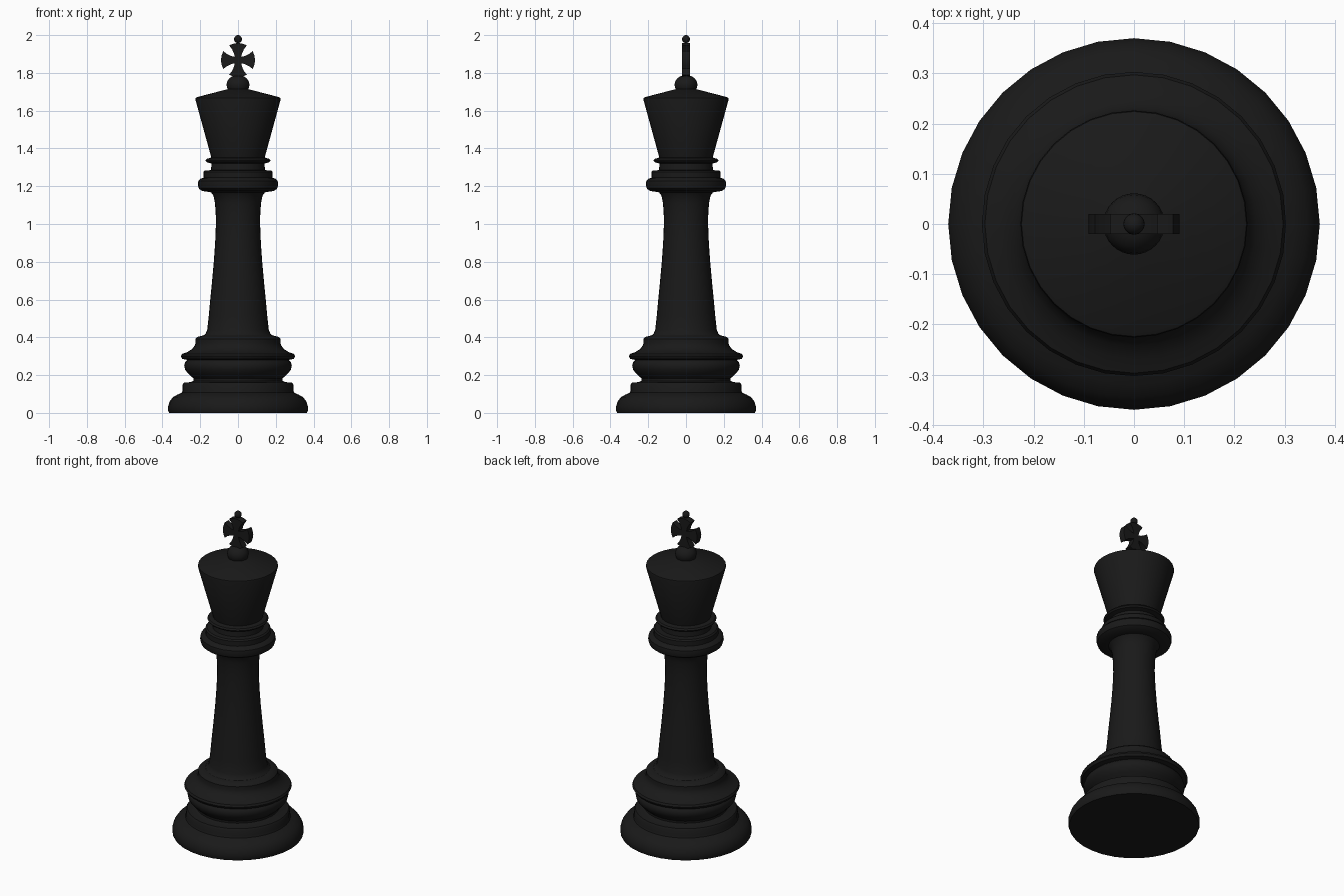
import bpy, bmesh, math

if "Cube" in bpy.data.objects:
    bpy.data.objects.remove(bpy.data.objects["Cube"])

SIDES = 32
mat = bpy.data.materials.new("black")
mat.diffuse_color = (0.01, 0.01, 0.01, 1)
mat.use_nodes = True
mat.node_tree.nodes["Principled BSDF"].inputs["Base Color"].default_value = mat.diffuse_color


def finish(bm, name, angle=35):
    bmesh.ops.recalc_face_normals(bm, faces=bm.faces)
    me = bpy.data.meshes.new(name)
    bm.to_mesh(me)
    bm.free()
    ob = bpy.data.objects.new(name, me)
    bpy.context.collection.objects.link(ob)
    me.materials.append(mat)
    bpy.ops.object.select_all(action='DESELECT')
    ob.select_set(True)
    bpy.context.view_layer.objects.active = ob
    bpy.ops.object.shade_smooth_by_angle(angle=math.radians(angle))
    return ob


def lathe(name, profile):
    """Revolve (radius, z) points around z; r = 0 ends close to a point."""
    bm = bmesh.new()
    vs = [bm.verts.new((r, 0, z)) for r, z in profile]
    es = [bm.edges.new(p) for p in zip(vs, vs[1:])]
    bmesh.ops.spin(bm, geom=vs + es, cent=(0, 0, 0), axis=(0, 0, 1),
                   angle=math.tau, steps=SIDES)
    bmesh.ops.remove_doubles(bm, verts=bm.verts, dist=1e-4)
    return finish(bm, name)


# Stepped foot, rounded ring and rim
lathe("base", [
    (0, 0), (.365, 0), (.37, .012), (.37, .035), (.362, .06), (.345, .083),
    (.32, .097), (.297, .107), (.293, .118), (.293, .15), (.286, .16),
    (.25, .163), (.235, .17), (.236, .183), (.26, .204), (.28, .228), (.285, .25),
    (.28, .268), (.268, .28), (.295, .286), (.303, .3), (.297, .312),
    (.268, .322), (.243, .338), (.23, .355), (.225, .37), (.225, .392),
    (.215, .402), (.185, .41), (0, .41)])

# Tapering shaft
lathe("stem", [
    (0, .4), (.19, .405), (.172, .418), (.163, .44), (.155, .51), (.147, .6), (.137, .7),
    (.128, .8), (.121, .9), (.117, 1.0), (.118, 1.06), (.122, 1.11),
    (.13, 1.15), (.145, 1.17), (.145, 1.18), (0, 1.18)])

# Collar rings under the crown
lathe("collar", [
    (0, 1.168), (.145, 1.168), (.19, 1.175), (.207, 1.187), (.213, 1.207),
    (.21, 1.228), (.198, 1.24), (.183, 1.245), (.183, 1.275), (.175, 1.283),
    (.143, 1.285), (.14, 1.32), (.165, 1.327), (.172, 1.336), (.165, 1.345),
    (.14, 1.352), (0, 1.352)])

# Flared crown with shallow conical lid
lathe("crown", [
    (0, 1.34), (.138, 1.34), (.226, 1.66), (.224, 1.668), (.216, 1.672),
    (.05, 1.715), (0, 1.72)])

# Knob carrying the cross
lathe("knob", [
    (0, 1.69), (.045, 1.7), (.055, 1.713), (.061, 1.735), (.058, 1.753),
    (.047, 1.771), (.028, 1.783), (0, 1.787)])

# Cross: four flared arms with rounded ends, extruded in y
outline = []
arm = [(.017, -.017), (.035, -.021), (.058, -.032), (.078, -.047), (.086, -.026),
       (.091, 0), (.086, .026), (.078, .047), (.058, .032), (.035, .021)]
for q in range(4):
    c, s = round(math.cos(q * math.pi / 2)), round(math.sin(q * math.pi / 2))
    outline += [(x * c - z * s, x * s + z * c) for x, z in arm]
bm = bmesh.new()
face = bm.faces.new([bm.verts.new((x, -.02, z + 1.868)) for x, z in outline])
ext = bmesh.ops.extrude_face_region(bm, geom=[face], use_keep_orig=True)
bmesh.ops.translate(bm, vec=(0, .04, 0),
                    verts=[g for g in ext["geom"] if isinstance(g, bmesh.types.BMVert)])
finish(bm, "cross")

# Small ball on top
lathe("top_ball", [(.021 * math.sin(math.pi * i / 10) if 0 < i < 10 else 0,
                    1.979 - .021 * math.cos(math.pi * i / 10)) for i in range(11)])
